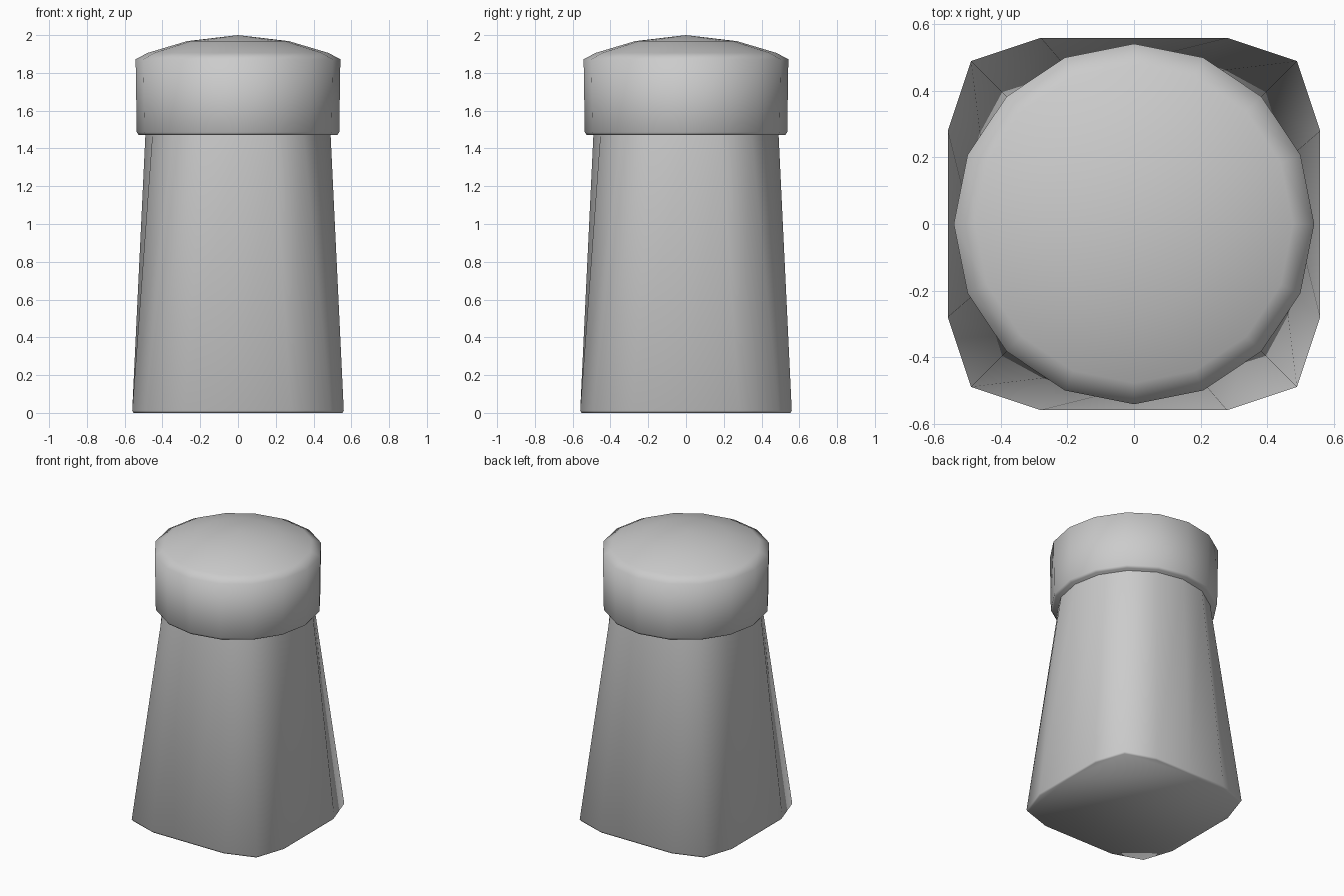
import bpy, bmesh
from math import pi, sin, cos, radians

if "Cube" in bpy.data.objects:
    bpy.data.objects.remove(bpy.data.objects["Cube"])

N = 16


def circle(r, z):
    return [(r * cos(2 * pi * i / N), r * sin(2 * pi * i / N), z) for i in range(N)]


def soft_square(s, z):
    # one quarter of the rounded square, turned four times
    quarter = [(1, 0), (1, 0.5), (0.875, 0.875), (0.5, 1)]
    pts = []
    for _ in range(4):
        pts += [(x * s, y * s, z) for x, y in quarter]
        quarter = [(-y, x) for x, y in quarter]
    return pts


def loft(name, rings, apex=None, angle=65):
    bm = bmesh.new()
    loops = [[bm.verts.new(p) for p in ring] for ring in rings]
    for a, b in zip(loops, loops[1:]):
        for i in range(N):
            j = (i + 1) % N
            bm.faces.new((a[i], a[j], b[j], b[i]))
    bm.faces.new(loops[0][::-1])
    top = loops[-1]
    if apex is None:
        bm.faces.new(top)
    else:
        tip = bm.verts.new((0, 0, apex))
        for i in range(N):
            bm.faces.new((top[i], top[(i + 1) % N], tip))
    bmesh.ops.recalc_face_normals(bm, faces=bm.faces)
    mesh = bpy.data.meshes.new(name)
    bm.to_mesh(mesh)
    bm.free()
    obj = bpy.data.objects.new(name, mesh)
    bpy.context.collection.objects.link(obj)
    bpy.ops.object.select_all(action='DESELECT')
    obj.select_set(True)
    bpy.context.view_layer.objects.active = obj
    bpy.ops.object.shade_smooth_by_angle(angle=radians(angle))
    return obj


# Body: rounded square foot blending to a round neck
loft("shaker_body", [soft_square(0.553, 0), soft_square(0.56, 0.012), circle(0.49, 1.48)])

# Cap: sixteen-sided lid with a shallow dome
cap_profile = [(0.525, 1.47), (0.536, 1.485), (0.542, 1.872), (0.478, 1.906), (0.27, 1.968)]
loft("shaker_cap", [circle(r, z) for r, z in cap_profile], apex=2.0)
